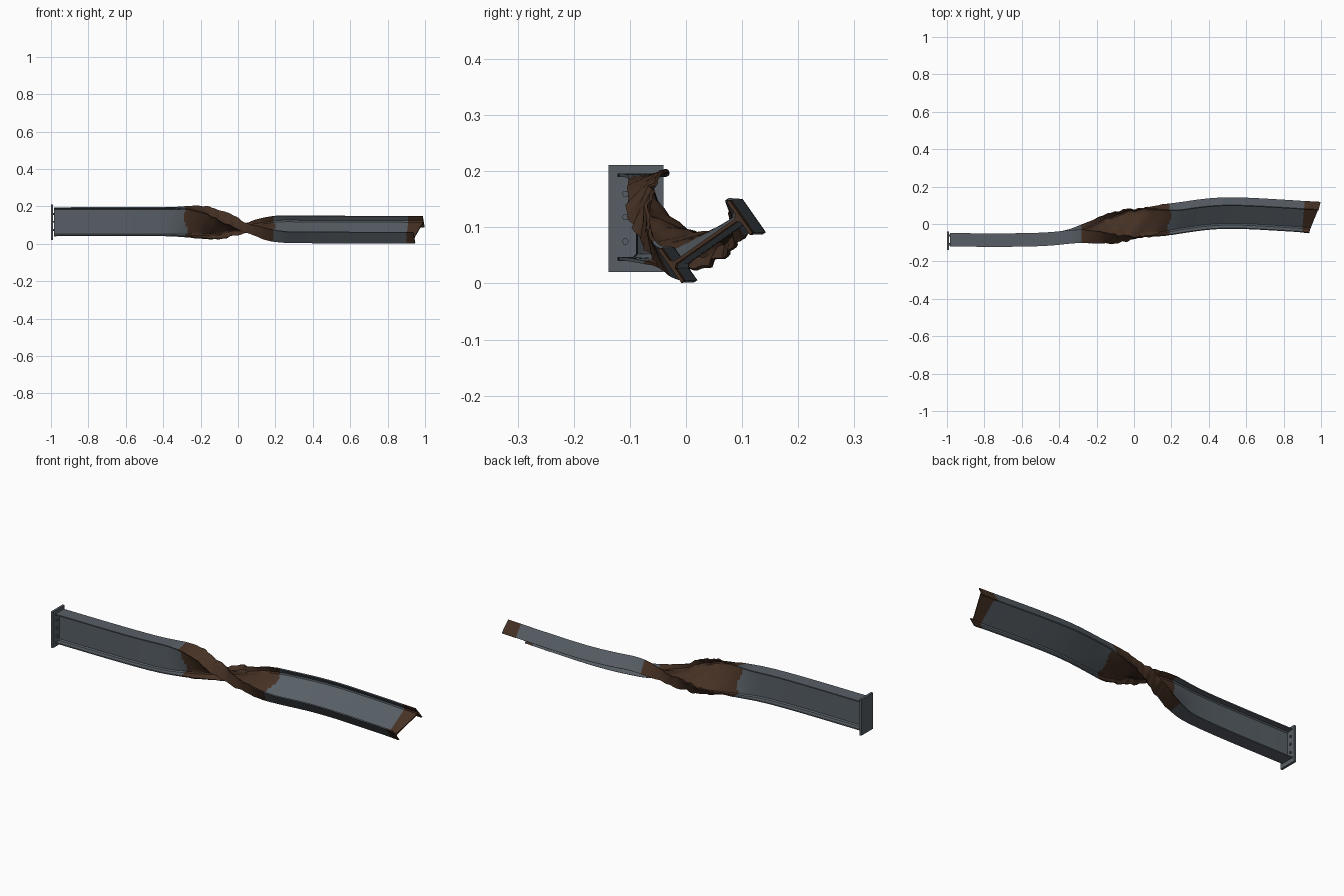
import bpy, bmesh, math
from math import sin, cos, radians, exp

if "Cube" in bpy.data.objects:
    bpy.data.objects.remove(bpy.data.objects["Cube"])


def material(name, rgb):
    m = bpy.data.materials.new(name)
    m.diffuse_color = (*rgb, 1)
    m.use_nodes = True
    m.node_tree.nodes["Principled BSDF"].inputs["Base Color"].default_value = m.diffuse_color
    return m


steel = material("grey steel", (0.095, 0.113, 0.13))
rust = material("brown rust", (0.062, 0.031, 0.018))


def smooth(a, b, x):
    t = max(0, min(1, (x - a) / (b - a)))
    return t * t * (3 - 2 * t)


def along(points, x):
    """Smooth interpolation through (x, value) points."""
    for i in range(len(points) - 1):
        (x0, v0), (x1, v1) = points[i], points[i + 1]
        if x <= x1 or i == len(points) - 2:
            xa, va = points[max(i - 1, 0)]
            xb, vb = points[min(i + 2, len(points) - 1)]
            h = x1 - x0
            t = max(0, min(1, (x - x0) / h))
            m0, m1 = h * (v1 - va) / (x1 - xa), h * (vb - v0) / (xb - x0)
            return ((2*t**3 - 3*t*t + 1) * v0 + (t**3 - 2*t*t + t) * m0
                    + (3*t*t - 2*t**3) * v1 + (t**3 - t*t) * m1)


PATH_Y = [(-1, -.085), (-.6, -.085), (-.4, -.075), (-.25, -.046), (0, .0),
          (.2, .026), (.4, .053), (.55, .058), (.8, .046), (1, .032)]
PATH_Z = [(-1, .118), (-.35, .118), (-.2, .115), (.05, .087), (.2, .08),
          (.4, .077), (1, .075)]

# I-beam outline: one quarter, then mirrored round
H, W, FT, WT = 0.0775, 0.036, 0.006, 0.003
quarter = [(WT, 0), (WT, .025), (WT, .05), (WT, H - FT - .006), (WT + .006, H - FT),
           (.02, H - FT), (W, H - FT), (W, H), (.018, H), (0, H)]
outline = quarter + [(-u, h) for u, h in quarter[-2::-1]]
outline += [(u, -h) for u, h in [(-a, b) for a, b in quarter[1:]]]
outline += [(u, -h) for u, h in quarter[-2:0:-1]]


def place(u, h, x):
    """Bend, twist and crumple one outline point."""
    crush = exp(-((x + .04) / .15) ** 2)
    w = crush * smooth(.3, .15, x) if x > 0 else crush
    u *= 1 - .28 * exp(-((x - .06) / .07) ** 2)
    h *= 1 + .05 * exp(-((x + .15) / .1) ** 2)
    edge = .4 + abs(u) / W
    u += w * (.004 * sin(47 * x + 40 * h) + .002 * sin(113 * x - 60 * h))
    h += w * edge * (.0025 * sin(83 * x + 50 * u) + .002 * sin(151 * x + 1.3))
    a = radians(125) * smooth(-.4, .28, x)
    y = along(PATH_Y, x) + u * cos(a) - h * sin(a)
    z = along(PATH_Z, x) + u * sin(a) + h * cos(a)
    # slanted broken end
    px = x - (.026 * h / H + .005 * u / W) * smooth(.88, .967, x)
    return px, y, max(z, 0)


# Twisted beam
bm = bmesh.new()
xs = [-.985 + .02 * i for i in range(30)]
xs += [-.39 + .01 * i for i in range(70)]
xs += [.31 + (.967 - .31) * i / 32 for i in range(33)]
rings = [[bm.verts.new(place(u, h, x)) for u, h in outline] for x in xs]
n = len(outline)
for i in range(len(xs) - 1):
    for j in range(n):
        k = (j + 1) % n
        f = bm.faces.new((rings[i][j], rings[i][k], rings[i + 1][k], rings[i + 1][j]))
        x = (xs[i] + xs[i + 1]) / 2
        wobble = .012 * sin(45 * outline[j][1])
        f.material_index = int(-.28 < x + wobble < .19 or x > .905)
bm.faces.new(rings[0])
bm.faces.new(rings[-1]).material_index = 1
bmesh.ops.recalc_face_normals(bm, faces=bm.faces)
mesh = bpy.data.meshes.new("twisted_beam")
bm.to_mesh(mesh)
bm.free()
mesh.materials.append(steel)
mesh.materials.append(rust)
beam = bpy.data.objects.new("twisted_beam", mesh)
bpy.context.collection.objects.link(beam)
bpy.context.view_layer.objects.active = beam
beam.select_set(True)
bpy.ops.object.shade_smooth_by_angle(angle=radians(40))

# End plate
bpy.ops.mesh.primitive_cube_add(size=1, location=(-.994, -.089, .116))
plate = bpy.context.object
plate.name = "end_plate"
plate.scale = (.012, .098, .191)
plate.data.materials.append(steel)

# Bolts either side of the web
for y in (-.108, -.062):
    for z in (.075, .118, .16):
        bpy.ops.mesh.primitive_cylinder_add(vertices=6, radius=.006, depth=.008,
                                            location=(-.985, y, z), rotation=(0, math.pi / 2, 0))
        bolt = bpy.context.object
        bolt.name = "plate_bolt"
        bolt.data.materials.append(steel)
